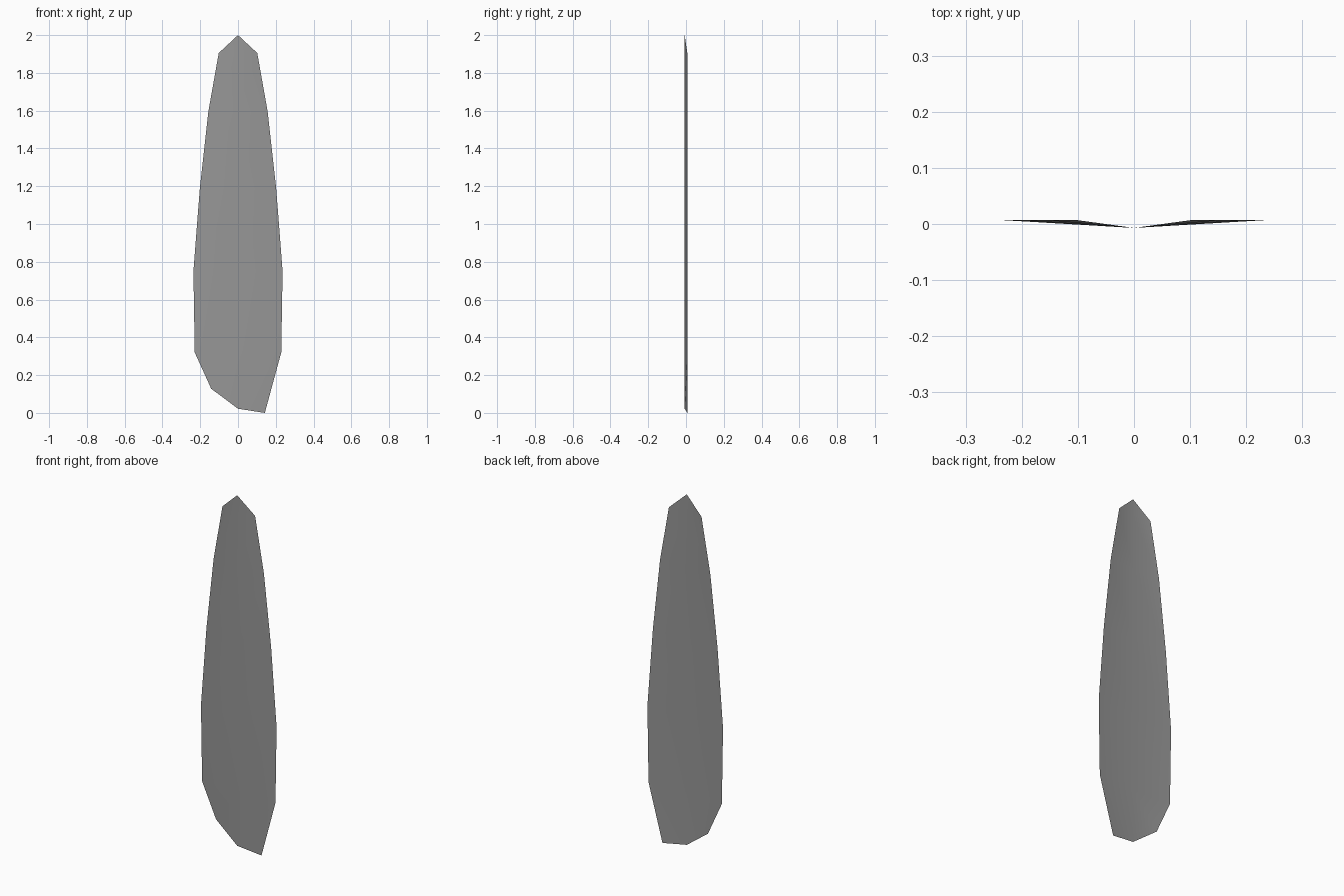
import bpy
import bmesh

if "Cube" in bpy.data.objects:
    bpy.data.objects.remove(bpy.data.objects["Cube"])

# Blade rows from bottom to top: half width, left z, spine z, right z
ROWS = [
    (0.142, 0.128, 0.022, 0.0),
    (0.229, 0.32, 0.32, 0.32),
    (0.236, 0.75, 0.75, 0.75),
    (0.202, 1.19, 1.19, 1.19),
    (0.157, 1.595, 1.595, 1.595),
    (0.102, 1.905, 1.905, 1.905),
]
FOLD = 0.007  # the spine sits forward, the edges sit back

bm = bmesh.new()

# Left edge, spine and right edge of every row
rows = []
for w, zl, zc, zr in ROWS:
    rows.append([bm.verts.new(p) for p in
                 ((-w, FOLD, zl), (0, -FOLD, zc), (w, FOLD, zr))])

# Two panels between neighbouring rows
for a, b in zip(rows, rows[1:]):
    for i in range(2):
        bm.faces.new((a[i], a[i + 1], b[i + 1], b[i]))

# Pointed tip
tip = bm.verts.new((0, -FOLD, 2.0))
for i in range(2):
    bm.faces.new((rows[-1][i], rows[-1][i + 1], tip))

# Soft shading across the fold
for f in bm.faces:
    f.smooth = True

mesh = bpy.data.meshes.new("leaf_blade")
bm.to_mesh(mesh)
bm.free()

# Dark grey
mat = bpy.data.materials.new("dark_grey")
mat.diffuse_color = (0.31, 0.31, 0.31, 1)
mat.use_nodes = True
mat.node_tree.nodes["Principled BSDF"].inputs["Base Color"].default_value = mat.diffuse_color
mesh.materials.append(mat)
bpy.context.collection.objects.link(bpy.data.objects.new("leaf_blade", mesh))
